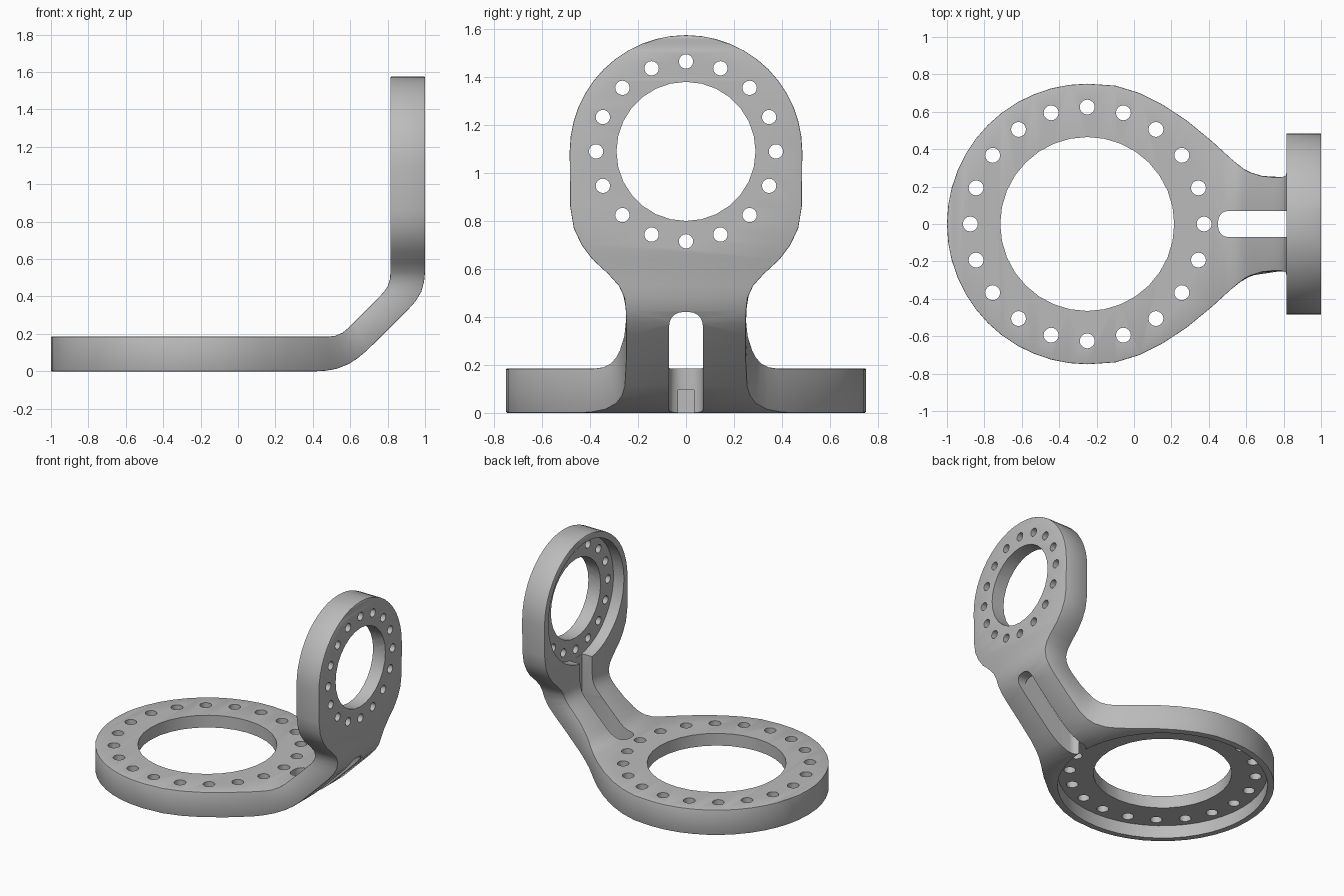
import bpy, bmesh
from math import sin, cos, pi, radians, sqrt
from mathutils import Matrix, Vector

if "Cube" in bpy.data.objects:
    bpy.data.objects.remove(bpy.data.objects["Cube"])

BASE_X, BASE_R = -0.25, 0.75      # centre and radius of the base ring
TOWER_Z, TOWER_R = 1.09, 0.485    # centre and radius of the upright ring
THICK, INNER_X = 0.185, 0.815

steel = bpy.data.materials.new("grey_steel")
steel.use_nodes = True
steel.diffuse_color = (0.5, 0.5, 0.5, 1)
steel.node_tree.nodes["Principled BSDF"].inputs["Base Color"].default_value = (0.5, 0.5, 0.5, 1)

# Half widths of the plate where each ring flares into the neck
BASE_FLARE = [(-0.25, 0.75), (-0.1, 0.74), (0.03, 0.7), (0.15, 0.64), (0.28, 0.555),
              (0.42, 0.44), (0.54, 0.33), (0.6, 0.285), (0.66, 0.26), (0.73, 0.25)]
TOWER_FLARE = [(0.42, 0.25), (0.48, 0.257), (0.53, 0.28), (0.58, 0.325), (0.64, 0.39),
               (0.7, 0.435), (0.77, 0.468), (0.86, 0.483), (1.09, 0.485)]


def lookup(table, t):
    if t <= table[0][0]:
        return table[0][1]
    for (a, wa), (b, wb) in zip(table, table[1:]):
        if t <= b:
            return wa + (wb - wa) * (t - a) / (b - a)
    return table[-1][1]


def half_width(x, z):
    if x + z < 1.05:
        if x < BASE_X:
            return sqrt(max(0, BASE_R ** 2 - (x - BASE_X) ** 2))
        return lookup(BASE_FLARE, x)
    if z > TOWER_Z:
        return sqrt(max(0, TOWER_R ** 2 - (z - TOWER_Z) ** 2))
    return lookup(TOWER_FLARE, z)


def new_object(name, bm):
    bmesh.ops.recalc_face_normals(bm, faces=bm.faces)
    mesh = bpy.data.meshes.new(name)
    bm.to_mesh(mesh)
    bm.free()
    mesh.materials.append(steel)
    obj = bpy.data.objects.new(name, mesh)
    bpy.context.collection.objects.link(obj)
    return obj


# Side profile as pairs of outer and inner points, from base tip to tower tip
STEPS = 12
arc = [i * pi / 2 / STEPS for i in range(STEPS + 1)]
stations = [((x, 0), (x, THICK)) for x in [BASE_X - BASE_R * cos(a) for a in arc]]
stations += [((x, 0), (x, THICK)) for x, w in BASE_FLARE[1:6]]
outer_bend = [(0.47, 0.003), (0.53, 0.014), (0.59, 0.038), (0.64, 0.07), (0.69, 0.112),
              (0.80, 0.22), (0.905, 0.325), (0.95, 0.375), (0.98, 0.425), (0.995, 0.48), (1, 0.53)]
inner_bend = [(0.48, 0.185), (0.52, 0.19), (0.56, 0.207), (0.59, 0.232), (0.62, 0.262),
              (0.68, 0.322), (0.745, 0.387), (0.778, 0.422), (0.8, 0.455), (0.812, 0.49), (0.815, 0.53)]
stations += list(zip(outer_bend, inner_bend))
rise = [z for z, w in TOWER_FLARE[3:]] + [TOWER_Z + TOWER_R * sin(a) for a in arc[1:]]
stations += [((1, z), (INNER_X, z)) for z in rise]

# Loft the bent plate through the stations
bm = bmesh.new()
rings = []
for outer, inner in stations:
    ring = []
    for (x, z), side in ((outer, 1), (outer, -1), (inner, -1), (inner, 1)):
        ring.append(bm.verts.new((x, side * half_width(x, z), z)))
    rings.append(ring)
for r, s in zip(rings, rings[1:]):
    for k in range(4):
        bm.faces.new((r[k], r[k - 1], s[k - 1], s[k]))
bmesh.ops.remove_doubles(bm, verts=bm.verts, dist=0.0001)
bracket = new_object("bent_bracket", bm)

rim = bracket.modifiers.new("rim_bevel", 'BEVEL')
rim.width, rim.segments = 0.012, 2
rim.limit_method, rim.angle_limit = 'ANGLE', radians(55)


def cylinder(bm, radius, start, end, sides):
    start, end = Vector(start), Vector(end)
    axis = end - start
    turn = axis.to_track_quat('Z', 'Y').to_matrix().to_4x4()
    bmesh.ops.create_cone(bm, cap_ends=True, segments=sides, radius1=radius, radius2=radius,
                          depth=axis.length, matrix=Matrix.Translation((start + end) / 2) @ turn)


def slot(name, low, high, rounded):
    # Box cutter whose edges chosen by the rule are rounded
    bm = bmesh.new()
    low, high = Vector(low), Vector(high)
    size = high - low
    bmesh.ops.create_cube(bm, size=1, matrix=Matrix.Translation((low + high) / 2) @ Matrix.Diagonal((*size, 1)))
    edges = [e for e in bm.edges if all(rounded(v.co) for v in e.verts)
             and abs(e.verts[0].co.y - e.verts[1].co.y) < 0.01]
    bmesh.ops.bevel(bm, geom=edges, offset=0.055, segments=5, profile=0.5, affect='EDGES')
    return new_object(name, bm)


# Shallow round pockets under the base and inside the upright ring
bm = bmesh.new()
cylinder(bm, 0.705, (BASE_X, 0, -0.2), (BASE_X, 0, 0.095), 48)
cylinder(bm, 0.44, (0.6, 0, TOWER_Z), (0.9, 0, TOWER_Z), 48)
pockets = new_object("pocket_cutter", bm)

# Centre openings and bolt circles
bm = bmesh.new()
cylinder(bm, 0.465, (BASE_X, 0, -0.2), (BASE_X, 0, 0.4), 32)
cylinder(bm, 0.29, (0.6, 0, TOWER_Z), (1.2, 0, TOWER_Z), 28)
for i in range(20):
    a = i * pi / 10
    x, y = BASE_X + 0.625 * cos(a), 0.625 * sin(a)
    cylinder(bm, 0.04, (x, y, -0.2), (x, y, 0.4), 16)
for i in range(16):
    a = i * pi / 8
    y, z = 0.375 * cos(a), TOWER_Z + 0.375 * sin(a)
    cylinder(bm, 0.03, (0.6, y, z), (1.2, y, z), 16)
holes = new_object("hole_cutter", bm)

# Neck slot, open downward and outward, with a groove up to the pocket
groove = slot("groove_cutter", (0.45, -0.07, -0.2), (0.898, 0.07, 0.72), lambda c: c.x < 0.5)
window = slot("window_cutter", (0.6, -0.0701, -0.2), (1.2, 0.0701, 0.42), lambda c: c.z > 0.3)

for cutter in (pockets, holes, groove, window):
    cutter.hide_render = True
    cut = bracket.modifiers.new(cutter.name, 'BOOLEAN')
    cut.operation, cut.solver, cut.object = 'DIFFERENCE', 'EXACT', cutter

# Apply the cuts, then drop the cutters
for obj in bpy.context.selected_objects:
    obj.select_set(False)
bpy.context.view_layer.objects.active = bracket
bracket.select_set(True)
for name in [m.name for m in bracket.modifiers]:
    bpy.ops.object.modifier_apply(modifier=name)
for cutter in (pockets, holes, groove, window):
    bpy.data.objects.remove(cutter)
bpy.ops.object.shade_smooth_by_angle(angle=radians(30))
